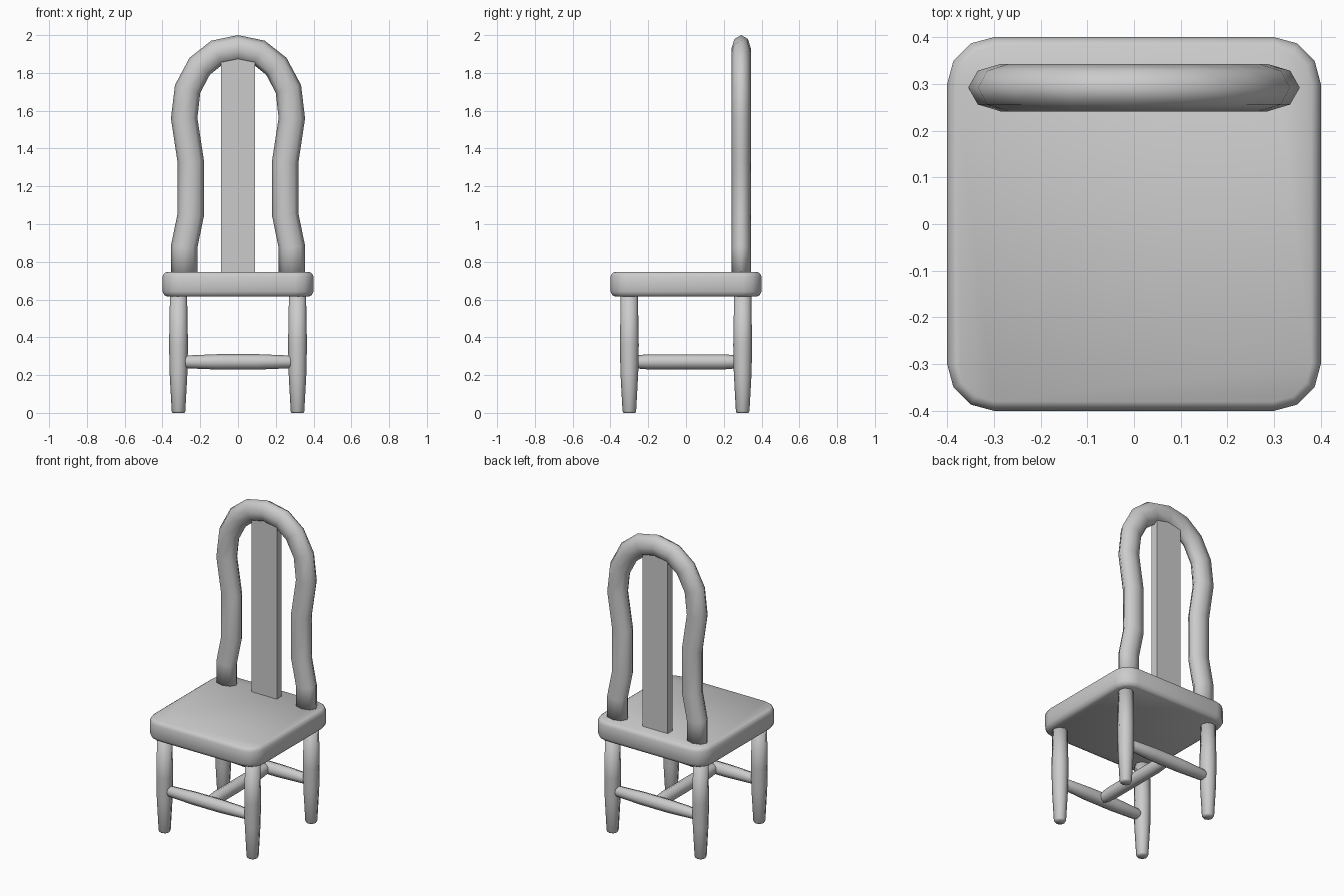
import bpy, bmesh, math
from mathutils import Vector

if "Cube" in bpy.data.objects:
    bpy.data.objects.remove(bpy.data.objects["Cube"])


def loft(name, rings, smooth=True):
    """Skin a list of equal-length point rings and cap both ends."""
    bm = bmesh.new()
    vs = [[bm.verts.new(p) for p in ring] for ring in rings]
    n = len(vs[0])
    for a, b in zip(vs, vs[1:]):
        for i in range(n):
            j = (i + 1) % n
            bm.faces.new((a[i], a[j], b[j], b[i]))
    bm.faces.new(vs[0][::-1])
    bm.faces.new(vs[-1])
    bmesh.ops.recalc_face_normals(bm, faces=bm.faces)
    for f in bm.faces:
        f.smooth = smooth
    mesh = bpy.data.meshes.new(name)
    bm.to_mesh(mesh)
    bm.free()
    obj = bpy.data.objects.new(name, mesh)
    bpy.context.collection.objects.link(obj)
    return obj


def ring(c, u, v, ru, rv, n=8):
    c, u, v = Vector(c), Vector(u), Vector(v)
    return [c + u * ru * math.cos(2 * math.pi * i / n)
            + v * rv * math.sin(2 * math.pi * i / n) for i in range(n)]


def turned(name, origin, axis, profile):
    """Turned spindle: profile holds (distance along axis, radius)."""
    o, a = Vector(origin), Vector(axis)
    u = Vector((0, 0, 1)) if a.z == 0 else Vector((1, 0, 0))
    v = a.cross(u)
    return loft(name, [ring(o + a * d, u, v, r, r) for d, r in profile])


# Seat: rounded square slab with softened rims
def seat_ring(z, inset):
    pts = []
    for k, (sx, sy) in enumerate(((1, 1), (-1, 1), (-1, -1), (1, -1))):
        for s in range(4):
            t = math.radians(90 * k + 30 * s)
            r = 0.1 - inset
            pts.append((sx * 0.3 + r * math.cos(t), sy * 0.3 + r * math.sin(t), z))
    return pts


loft("seat", [seat_ring(0.615, 0.025), seat_ring(0.623, 0.01), seat_ring(0.642, 0),
              seat_ring(0.722, 0), seat_ring(0.738, 0.008), seat_ring(0.746, 0.02)])

# Four turned legs
leg = [(0, 0.031), (0.008, 0.036), (0.21, 0.047), (0.36, 0.05), (0.64, 0.045)]
for yname, y in (("front", -0.3), ("back", 0.3)):
    for xname, x in (("left", -0.315), ("right", 0.315)):
        turned(f"{yname}_{xname}_leg", (x, y, 0), (0, 0, 1), leg)
    # Cross stretcher between the pair of legs
    turned(f"{yname}_stretcher", (0, y, 0.27), (1, 0, 0),
           [(-0.29, 0.027), (-0.27, 0.034), (-0.1, 0.041), (0.1, 0.041),
            (0.27, 0.034), (0.29, 0.027)])

# Middle stretcher joining front and back stretchers
turned("middle_stretcher", (0, 0, 0.27), (0, 1, 0),
       [(-0.3, 0.03), (-0.26, 0.035), (-0.2, 0.04), (0.2, 0.04),
        (0.26, 0.035), (0.3, 0.03)])

# Bent back bow: half path mirrored, swept with an oval section
half = [(0.285, 0.72), (0.285, 0.88), (0.25, 1.05), (0.25, 1.33),
        (0.285, 1.56), (0.267, 1.715), (0.203, 1.835), (0.112, 1.907)]
path = [Vector((-x, 0.292, z)) for x, z in half] + [Vector((0, 0.292, 1.93))] \
    + [Vector((x, 0.292, z)) for x, z in reversed(half)]
bow = []
for i, p in enumerate(path):
    d_in = (p - path[max(i - 1, 0)]).normalized()
    d_out = (path[min(i + 1, len(path) - 1)] - p).normalized()
    t = (d_in + d_out).normalized()
    bow.append(ring(p, Vector((t.z, 0, -t.x)), (0, 1, 0), 0.07, 0.051))
loft("back_bow", bow)

# Central back slat
loft("back_slat", [[(-0.09, 0.268, z), (0.09, 0.268, z), (0.09, 0.316, z), (-0.09, 0.316, z)]
                   for z in (0.72, 1.9)], smooth=False)
